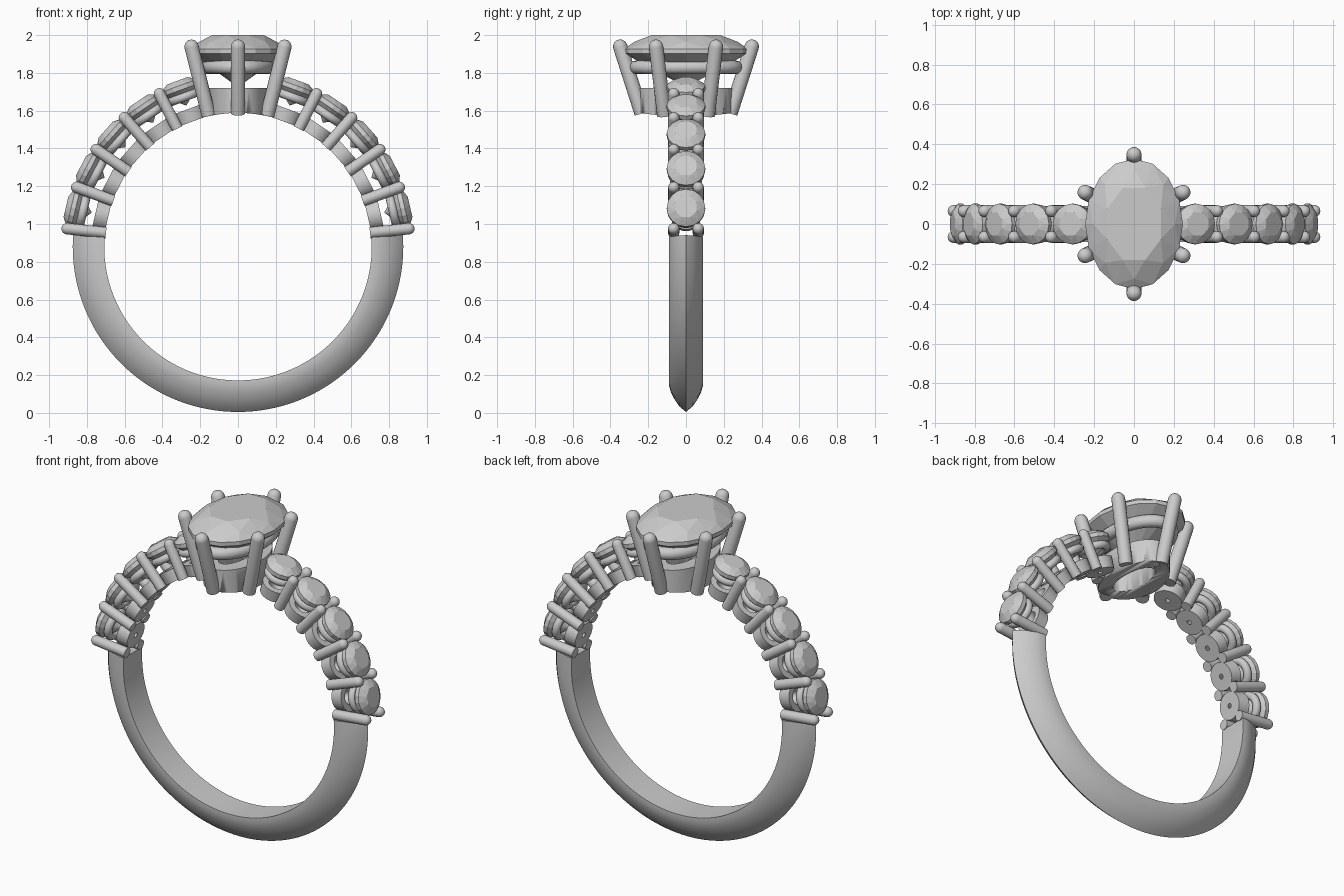
import bpy, bmesh, math
from math import sin, cos, pi, radians
from mathutils import Matrix, Vector

if "Cube" in bpy.data.objects:
    bpy.data.objects.remove(bpy.data.objects["Cube"])

CZ, R_IN = 0.88, 0.708          # finger hole centre height and radius


def finish(bm, name, smooth=True):
    bmesh.ops.remove_doubles(bm, verts=bm.verts, dist=1e-5)
    bmesh.ops.recalc_face_normals(bm, faces=bm.faces)
    me = bpy.data.meshes.new(name)
    bm.to_mesh(me)
    bm.free()
    ob = bpy.data.objects.new(name, me)
    bpy.context.collection.objects.link(ob)
    if smooth:
        bpy.ops.object.select_all(action='DESELECT')
        ob.select_set(True)
        bpy.context.view_layer.objects.active = ob
        bpy.ops.object.shade_smooth_by_angle(angle=radians(35))
    return ob


def skin(bm, rings, loop):
    # bridge successive closed sections with quads
    n = len(rings[0])
    for i in range(len(rings) if loop else len(rings) - 1):
        a, b = rings[i], rings[(i + 1) % len(rings)]
        for j in range(n):
            k = (j + 1) % n
            bm.faces.new((a[j], a[k], b[k], b[j]))


def lathe(name, prof, mat=Matrix(), ax=0, ay=0, seg=24, closed=False):
    # (radius, height) profile turned round z; ax, ay stretch it to an oval
    bm = bmesh.new()
    rings = [[bm.verts.new(mat @ Vector((cos(t) * (r + ax), sin(t) * (r + ay), z)))
              for t in (2 * pi * i / seg for i in range(seg))] for r, z in prof]
    skin(bm, rings, closed)
    return finish(bm, name)


def tube(r, z, n=12):
    return [(r * cos(2 * pi * i / n), z + r * sin(2 * pi * i / n)) for i in range(n)]


def prong(name, p, q, r):
    # flat-based rod with a domed tip
    p, q = Vector(p), Vector(q)
    h = (q - p).length - r
    prof = [(0, 0), (r, 0)] + [(r * cos(a), h + r * sin(a))
                               for a in (pi / 2 * i / 5 for i in range(6))]
    m = Matrix.Translation(p) @ (q - p).to_track_quat('Z', 'Y').to_matrix().to_4x4()
    return lathe(name, prof, m, seg=16)


def gem(name, a, b, crown, depth, mat):
    # brilliant cut: hull of table, kite, girdle, pavilion and culet points
    bm = bmesh.new()
    for s, z, n, off in ((.60, crown, 8, .5), (.84, crown * .58, 8, 0), (1, .012, 16, 0),
                         (1, -.012, 16, 0), (.5, -depth * .54, 8, 0), (0, -depth, 1, 0)):
        for i in range(n):
            t = 2 * pi * (i + off) / n
            bm.verts.new(mat @ Vector((a * s * cos(t), b * s * sin(t), z)))
    bmesh.ops.convex_hull(bm, input=bm.verts)
    bmesh.ops.dissolve_limit(bm, angle_limit=radians(1), verts=bm.verts, edges=bm.edges)
    return finish(bm, name, smooth=False)


# Plain lower band: knife-edge section swept round the finger
half = [(.09, R_IN), (.09, .735), (.08, .77), (.063, .805), (.036, .845), (0, .875)]
section = half + [(-y, r) for y, r in half[-2::-1]]
bm = bmesh.new()
rings = []
for i in range(97):
    t = radians(4 - 188 * i / 96)
    rings.append([bm.verts.new((r * cos(t), y, CZ + r * sin(t))) for y, r in section])
skin(bm, rings, False)
bm.faces.new(rings[0])
bm.faces.new(rings[-1])
finish(bm, "band")

# Shoulders: five stones a side, with cups, seat rings and shared prongs
for side, tag in ((1, "right"), (-1, "left")):
    for i in range(5):
        a = radians(6 + 14.2 * i)
        d = Vector((side * cos(a), 0, sin(a)))
        c = Vector((0, 0, CZ))
        for y in (-.065, .065):
            o = Vector((0, y, 0))
            prong(f"{tag}_shoulder_prong", c + o + d * .703, c + o + d * .94, .03)
        m = Matrix.Translation(c) @ Matrix.Rotation(side * (pi / 2 - a - radians(7.1)), 4, 'Y')
        up = lambda z: m @ Matrix.Translation((0, 0, z))
        gem(f"{tag}_shoulder_stone", .102, .102, .04, .1, up(.895))
        lathe(f"{tag}_seat_ring", tube(.023, 0), up(.842), .072, .072, closed=True)
        lathe(f"{tag}_stone_cup", [(.014, .705), (.08, .705), (.086, .775), (.05, .775)],
              m, closed=True)

# Centre head: oval base trimmed to the finger hole
base = lathe("head_base", [(-.085, 1.54), (0, 1.54), (0, 1.72), (-.085, 1.72)],
             ax=.155, ay=.245, seg=48, closed=True)
lathe("gallery_ring", tube(.036, 1.829), ax=.16, ay=.265, seg=48, closed=True)
cutter = lathe("finger_cutter", [(0, -.5), (R_IN, -.5), (R_IN, .5), (0, .5)],
               Matrix.Translation((0, 0, CZ)) @ Matrix.Rotation(pi / 2, 4, 'X'), seg=96)
cutter.hide_render = True
cutter.hide_set(True)
cutter.display_type = 'WIRE'
cut = base.modifiers.new("finger_cut", 'BOOLEAN')
cut.operation, cut.object = 'DIFFERENCE', cutter
bpy.context.view_layer.objects.active = base
bpy.ops.object.modifier_apply(modifier="finger_cut")
bpy.data.objects.remove(cutter)

# Six splayed claws and the oval centre stone
for s in (-1, 1):
    prong("head_prong", (0, s * .235, 1.585), (0, s * .36, 1.975), .038)
    for x in (-1, 1):
        prong("head_prong", (x * .155, s * .115, 1.575), (x * .255, s * .163, 1.975), .038)
gem("centre_stone", .245, .327, .085, .19, Matrix.Translation((0, 0, 1.915)))
